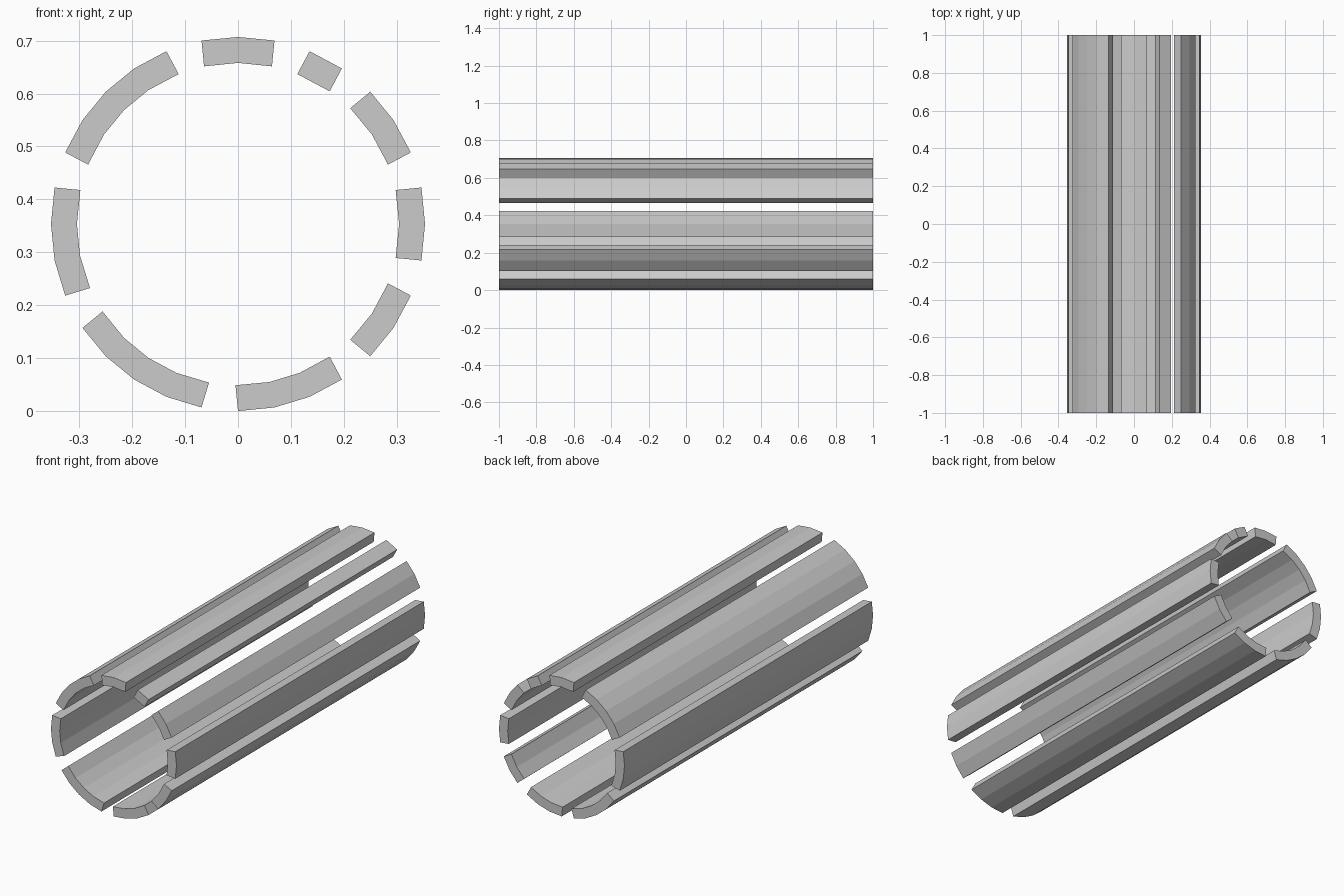
import bpy, bmesh, math

if "Cube" in bpy.data.objects:
    bpy.data.objects.remove(bpy.data.objects["Cube"])

R = 0.3535        # outer radius, also the centre height
STEP = math.radians(360 / 32)
WALL = 0.049

grey = bpy.data.materials.new("light_grey")
grey.diffuse_color = (0.6, 0.6, 0.6, 1)
grey.use_nodes = True
grey.node_tree.nodes["Principled BSDF"].inputs["Base Color"].default_value = grey.diffuse_color

# Slats of a 32-sided tube: first and last corner, counted clockwise from the top
SLATS = [(-1, 1), (2, 3), (4, 6), (7, 9), (10, 12),
         (13, 16), (17, 21), (22, 25), (26, 30)]


def corner(k, y):
    return (R * math.sin(k * STEP), y, R + R * math.cos(k * STEP))


def make_slat(index, first, last):
    bm = bmesh.new()
    rows = [[bm.verts.new(corner(k, y)) for k in range(first, last + 1)]
            for y in (-1, 1)]
    front, back = rows
    # winding gives outward normals
    for i in range(len(front) - 1):
        bm.faces.new((front[i], front[i + 1], back[i + 1], back[i]))
    bm.normal_update()
    for f in bm.faces:
        c = f.calc_center_median()
        if f.normal.x * c.x + f.normal.z * (c.z - R) < 0:
            f.normal_flip()
    mesh = bpy.data.meshes.new(f"tube_slat_{index}")
    bm.to_mesh(mesh)
    bm.free()
    mesh.materials.append(grey)
    obj = bpy.data.objects.new(f"tube_slat_{index}", mesh)
    bpy.context.collection.objects.link(obj)
    # wall thickness grows inward
    wall = obj.modifiers.new("wall", "SOLIDIFY")
    wall.thickness = WALL
    wall.offset = -1


for n, (a, b) in enumerate(SLATS, 1):
    make_slat(n, a, b)
